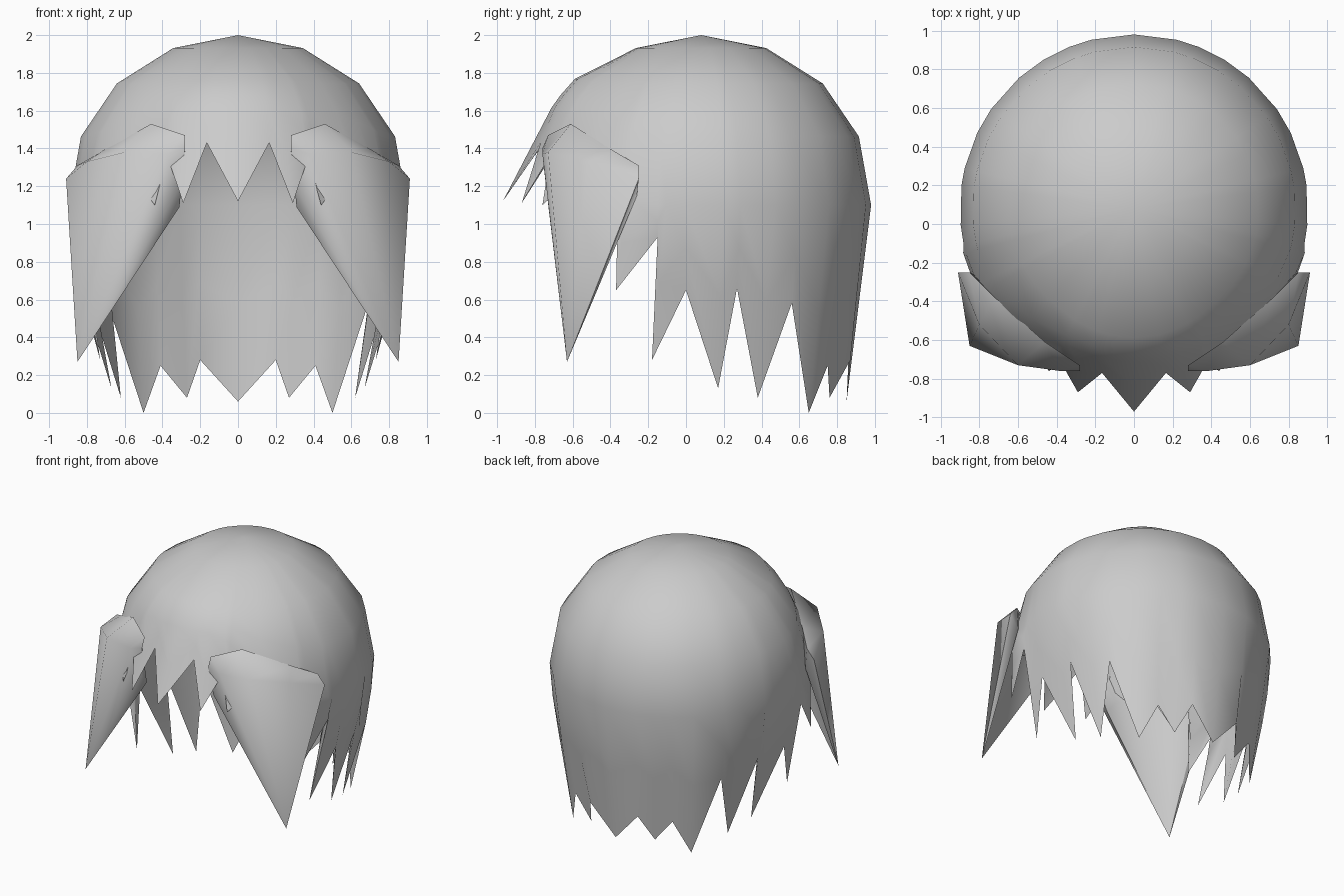
import bpy
import bmesh
import math
from mathutils import Vector

if "Cube" in bpy.data.objects:
    bpy.data.objects.remove(bpy.data.objects["Cube"])

CENTRE = Vector((0, 0.08, 1.1))
RADIUS = 0.9

hair = bpy.data.materials.new("hair_grey")
hair.use_nodes = True
hair.diffuse_color = (0.6, 0.6, 0.6, 1)
hair.node_tree.nodes["Principled BSDF"].inputs["Base Color"].default_value = (0.6, 0.6, 0.6, 1)


def finish(bm, name, angle):
    """Turn a bmesh into a smooth-shaded hair object."""
    bmesh.ops.recalc_face_normals(bm, faces=bm.faces)
    mesh = bpy.data.meshes.new(name)
    bm.to_mesh(mesh)
    bm.free()
    mesh.materials.append(hair)
    obj = bpy.data.objects.new(name, mesh)
    bpy.context.collection.objects.link(obj)
    bpy.ops.object.select_all(action="DESELECT")
    obj.select_set(True)
    bpy.context.view_layer.objects.active = obj
    bpy.ops.object.shade_smooth_by_angle(angle=math.radians(angle))


def ramp(value, start, end):
    """Rise from 0 to 1 between start and end."""
    return min(1, max(0, (value - start) / (end - start)))


def dome_point(azimuth, polar, scale):
    """Point on the dome; azimuth runs from the front round to the left."""
    polar = math.radians(polar)
    r = math.sin(polar)
    return CENTRE + RADIUS * scale * Vector((r * math.sin(azimuth), -r * math.cos(azimuth),
                                             math.cos(polar)))


# Hair ends of the left half, alternating tips and notches, front to back
ends = [(0, -.97, 1.12), (.165, -.77, 1.43), (.29, -.87, 1.11), (.375, -.72, 1.36),
        (.44, -.76, 1.1), (.6, -.56, 1.3), (.74, -.48, 1.05), (.8, -.36, 1.15),
        (.8, -.37, .65), (.87, -.15, .93), (.73, -.18, .28), (.83, 0, .65),
        (.67, .17, .13), (.8, .27, .66), (.62, .38, .08), (.69, .56, .58),
        (.5, .65, 0), (.41, .75, .25), (.27, .76, .08), (.2, .87, .28), (0, .85, .06)]

# Azimuth of each strand column, kept in increasing order
azimuths = []
for x, y, z in ends:
    a = math.atan2(x, CENTRE.y - y)
    azimuths.append(max(a, azimuths[-1] + 0.05) if azimuths else a)

columns = list(zip(ends, azimuths))
columns += [((-x, y, z), -a) for (x, y, z), a in reversed(columns[1:-1])]

# Hair cap: an outer and an inner shell sharing the jagged rim
bm = bmesh.new()
rim = [bm.verts.new(end) for end, a in columns]
for scale in (1, 0.925):
    pole = bm.verts.new(CENTRE + Vector((0, 0, RADIUS * scale)))
    strands = []
    for (end, a), tip in zip(columns, rim):
        back = ramp(abs(a), 0.4, 1.2)
        swell = scale * (1.05 - 0.038 * ramp(abs(a), 0.15, 0.7))
        points = [dome_point(a, 22.5, scale), dome_point(a, 45, swell),
                  dome_point(a, 52 + 14.5 * back, swell),
                  dome_point(a, 57 + 33 * back, scale + (swell - scale) * (1 - back))]
        # Strands stay full halfway down, then draw in to the tip
        middle = points[-1].lerp(Vector(end), 0.5)
        bulge = 1 + 0.015 * back * scale
        points.append(Vector((middle.x * bulge, middle.y, middle.z)))
        strands.append([bm.verts.new(p) for p in points] + [tip])
    for i, left in enumerate(strands):
        right = strands[(i + 1) % len(strands)]
        bm.faces.new((pole, left[0], right[0]))
        for j in range(len(left) - 1):
            bm.faces.new((left[j], left[j + 1], right[j + 1], right[j]))
finish(bm, "hair_cap", 70)

# Side locks: curved pointed panels with thickness, leaning on the cap
lock_outer = [(.31, -.74, 1.19), (.38, -.76, 1.37), (.6, -.73, 1.38),
              (.8, -.52, 1.33), (.91, -.25, 1.24)]
lock_ridge = [(.28, -.76, 1.4), (.28, -.73, 1.47), (.46, -.61, 1.53),
              (.72, -.38, 1.385), (.85, -.25, 1.31)]
lock_inside = [(.31, -.66, 1.09), (.4, -.67, 1.2), (.56, -.64, 1.25),
               (.73, -.47, 1.22), (.83, -.26, 1.15)]
lock_tip = (.85, -.63, .27)

for name, side in (("left_side_lock", 1), ("right_side_lock", -1)):
    bm = bmesh.new()
    tip = bm.verts.new((side * lock_tip[0], lock_tip[1], lock_tip[2]))
    outer, ridge, inside = ([bm.verts.new((side * x, y, z)) for x, y, z in row]
                            for row in (lock_outer, lock_ridge, lock_inside))
    for i in range(len(outer) - 1):
        bm.faces.new((outer[i], outer[i + 1], tip))
        bm.faces.new((inside[i], inside[i + 1], tip))
        bm.faces.new((outer[i], outer[i + 1], ridge[i + 1], ridge[i]))
        bm.faces.new((ridge[i], ridge[i + 1], inside[i + 1], inside[i]))
    for i in (0, -1):
        bm.faces.new((outer[i], ridge[i], inside[i]))
        bm.faces.new((outer[i], inside[i], tip))
    finish(bm, name, 55)
